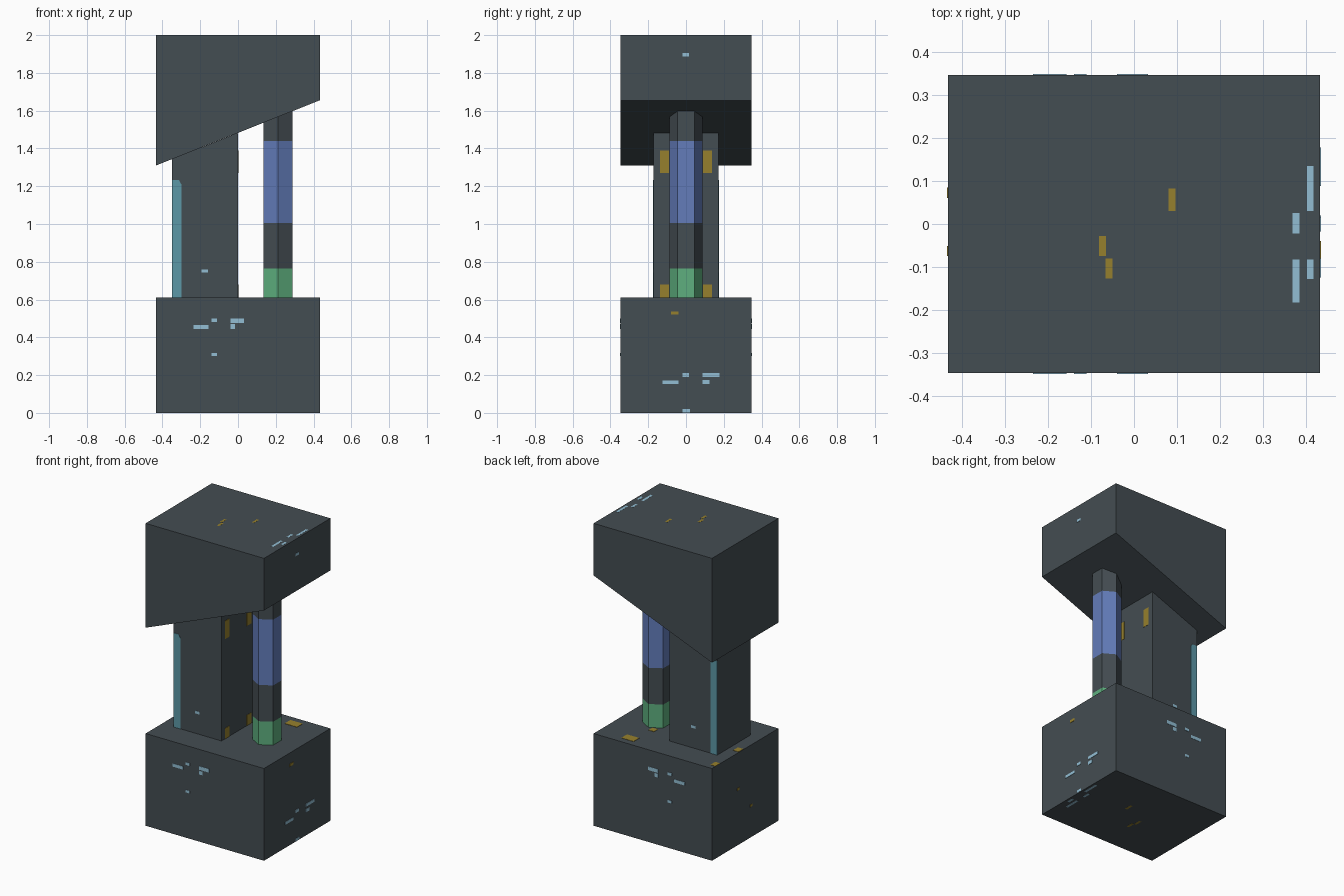
import bpy, math

if "Cube" in bpy.data.objects:
    bpy.data.objects.remove(bpy.data.objects["Cube"])


def material(name, rgb):
    """Flat colour given as sRGB 0-255, stored linear."""
    lin = [(c / 255 / 12.92 if c < 10 else ((c / 255 + 0.055) / 1.055) ** 2.4) for c in rgb]
    m = bpy.data.materials.new(name)
    m.diffuse_color = (*lin, 1)
    m.use_nodes = True
    m.node_tree.nodes["Principled BSDF"].inputs["Base Color"].default_value = m.diffuse_color
    return m


DARK = material("dark_slate", (68, 77, 82))
BLUE = material("blue", (99, 124, 186))
GREEN = material("green", (94, 175, 126))
TEAL = material("teal", (92, 152, 167))
GOLD = material("gold", (150, 128, 45))
PALE = material("pale_blue", (146, 190, 212))


def prism(name, profile, y0, y1, mat):
    """Extrude an x-z profile along y."""
    n = len(profile)
    verts = [(x, y, z) for y in (y0, y1) for x, z in profile]
    faces = [tuple(range(n)), tuple(range(2 * n - 1, n - 1, -1))]
    faces += [(i, i + n, (i + 1) % n + n, (i + 1) % n) for i in range(n)]
    me = bpy.data.meshes.new(name)
    me.from_pydata(verts, [], faces)
    me.materials.append(mat)
    ob = bpy.data.objects.new(name, me)
    bpy.context.collection.objects.link(ob)
    return ob


def box(name, x, y, z, mat):
    return prism(name, [(x[0], z[0]), (x[1], z[0]), (x[1], z[1]), (x[0], z[1])], y[0], y[1], mat)


W, D, BASE = 0.433, 0.347, 0.61
T = 0.002  # plate thickness

# Base block, slanted head and back slab
box("base", (-W, W), (-D, D), (0, BASE), DARK)
prism("head", [(-W, 1.31), (W, 1.655), (W, 2), (-W, 2)], -D, D, DARK)
prism("slab", [(-0.35, BASE), (0, BASE), (0, 1.482), (-0.35, 1.343)], -0.173, 0.173, DARK)

# Hexagonal post in coloured bands
bands = [(BASE, 0.765, GREEN), (0.765, 1.005, DARK), (1.005, 1.44, BLUE), (1.44, 1.568, DARK)]
post = bpy.data.meshes.new("post")
verts, faces, mats = [], [], []
levels = [b[0] for b in bands] + [bands[-1][1]]
for z in levels:
    for i in range(6):
        a = math.radians(60 * i + 30)
        x = 0.212 + 0.088 * math.cos(a)
        top = 1.4825 + 0.3984 * x  # meets the slanted underside
        verts.append((x, 0.088 * math.sin(a), top if z == levels[-1] else z))
for k in range(len(bands)):
    for i in range(6):
        j = (i + 1) % 6
        faces.append((6 * k + i, 6 * k + j, 6 * k + 6 + j, 6 * k + 6 + i))
        mats.append(k)
post.from_pydata(verts, [], faces)
for b in bands:
    post.materials.append(b[2])
for p, k in zip(post.polygons, mats):
    p.material_index = k
bpy.context.collection.objects.link(bpy.data.objects.new("post", post))

# Teal edge strips, front and back of the slab
strip = [(-0.35, BASE), (-0.3, BASE), (-0.3, 1.21), (-0.312, 1.232), (-0.35, 1.232)]
for s in (-1, 1):
    lo, hi = sorted((s * 0.173, s * (0.173 + T)))
    prism("edge_strip", strip, lo, hi, TEAL)

# Flecks on the front and back (same x on both sides)
front = [(-0.235, -0.157, 0.445, 0.466), (-0.14, -0.11, 0.482, 0.5), (-0.04, 0.033, 0.476, 0.5),
         (-0.04, -0.015, 0.445, 0.47), (-0.14, -0.11, 0.3, 0.317)]
for s in (-1, 1):
    for x0, x1, z0, z1 in front:
        box("fleck", (x0, x1), sorted((s * D, s * (D + T))), (z0, z1), PALE)
    box("slab_fleck", (-0.192, -0.16), sorted((s * 0.173, s * (0.173 + T))), (0.742, 0.76), PALE)

# Flecks on the right side
right = [(-0.125, -0.04, 0.153, 0.172, PALE), (-0.018, 0.015, 0.19, 0.21, PALE),
         (0.088, 0.178, 0.19, 0.21, PALE), (0.088, 0.125, 0.153, 0.175, PALE),
         (-0.018, 0.02, 0.003, 0.02, PALE), (-0.08, -0.04, 0.52, 0.538, GOLD),
         (-0.018, 0.015, 1.888, 1.905, PALE)]
for y0, y1, z0, z1, m in right:
    box("side_fleck", (W, W + T), (y0, y1), (z0, z1), m)
for y, z in ((0.073, 0.37), (-0.063, 0.21)):
    box("left_fleck", (-W - T, -W), (y - 0.012, y + 0.012), (z - 0.008, z + 0.008), GOLD)

# Flecks on the top and bottom
top = [(0.088, 0.03, 0.082, GOLD), (-0.073, -0.075, -0.028, GOLD), (-0.058, -0.127, -0.08, GOLD),
       (0.41, 0.03, 0.135, PALE), (0.41, -0.128, -0.083, PALE),
       (0.377, -0.022, 0.026, PALE), (0.377, -0.182, -0.083, PALE)]
for x, y0, y1, m in top:
    box("top_fleck", (x - 0.008, x + 0.008), (y0, y1), (2 - T, 2.0005), m)
    box("bottom_fleck", (x - 0.008, x + 0.008), (y0, y1), (-0.0005, T), m)

# Gold patches on the inner slab face and on the base top
for s in (-1, 1):
    for z0, z1 in ((1.27, 1.39), (BASE, 0.68)):
        box("slab_patch", (0, T), sorted((s * 0.09, s * 0.138)), (z0, z1), GOLD)
for x, y, hx, hy in ((0.215, 0.275, 0.045, 0.03), (-0.41, 0.04, 0.02, 0.025),
                     (-0.415, 0.286, 0.018, 0.025), (0.17, 0.1, 0.02, 0.02)):
    box("base_patch", (x - hx, x + hx), (y - hy, y + hy), (BASE, BASE + T), GOLD)
